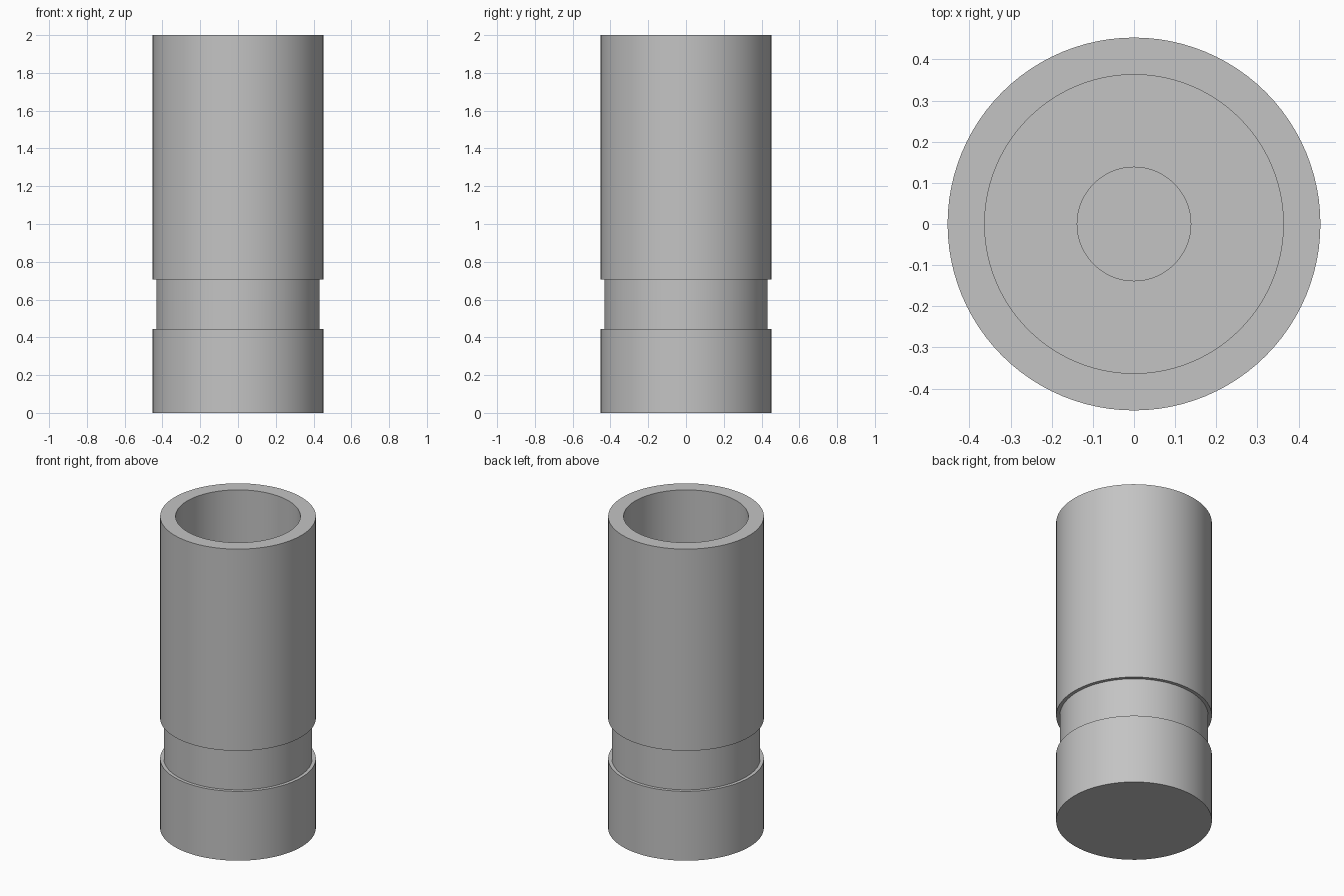
import bpy, bmesh, math

cube = bpy.data.objects.get("Cube")
if cube:
    bpy.data.objects.remove(cube, do_unlink=True)

SEGMENTS = 96

# One plain metal colour
metal = bpy.data.materials.new("grey metal")
metal.use_nodes = True
colour = (0.55, 0.55, 0.55, 1)
metal.diffuse_color = colour
metal.node_tree.nodes["Principled BSDF"].inputs["Base Color"].default_value = colour


def lathe(name, profile):
    """Spin a closed (radius, height) profile around the z axis."""
    bm = bmesh.new()
    verts = [bm.verts.new((r, 0, z)) for r, z in profile]
    edges = [bm.edges.new(pair) for pair in zip(verts, verts[1:])]
    bmesh.ops.spin(bm, geom=verts + edges, cent=(0, 0, 0), axis=(0, 0, 1),
                   angle=math.tau, steps=SEGMENTS, use_duplicate=False)
    bmesh.ops.remove_doubles(bm, verts=bm.verts, dist=0.0001)
    bmesh.ops.recalc_face_normals(bm, faces=bm.faces)
    mesh = bpy.data.meshes.new(name)
    bm.to_mesh(mesh)
    bm.free()
    mesh.materials.append(metal)
    obj = bpy.data.objects.new(name, mesh)
    bpy.context.collection.objects.link(obj)
    bpy.ops.object.select_all(action="DESELECT")
    obj.select_set(True)
    bpy.context.view_layer.objects.active = obj
    bpy.ops.object.shade_smooth_by_angle(angle=math.radians(30))
    return obj


outer, neck, bore, pilot = 0.453, 0.432, 0.363, 0.138
groove_low, groove_high = 0.445, 0.705
bore_floor, pilot_floor = 0.45, 0.2

# Grooved sleeve with a stepped blind bore
lathe("grooved_sleeve", [
    (0, 0), (outer, 0),
    (outer, groove_low), (neck, groove_low),
    (neck, groove_high), (outer, groove_high),
    (outer, 2), (bore, 2),
    (bore, bore_floor), (pilot, bore_floor),
    (pilot, pilot_floor), (0, pilot_floor),
])
